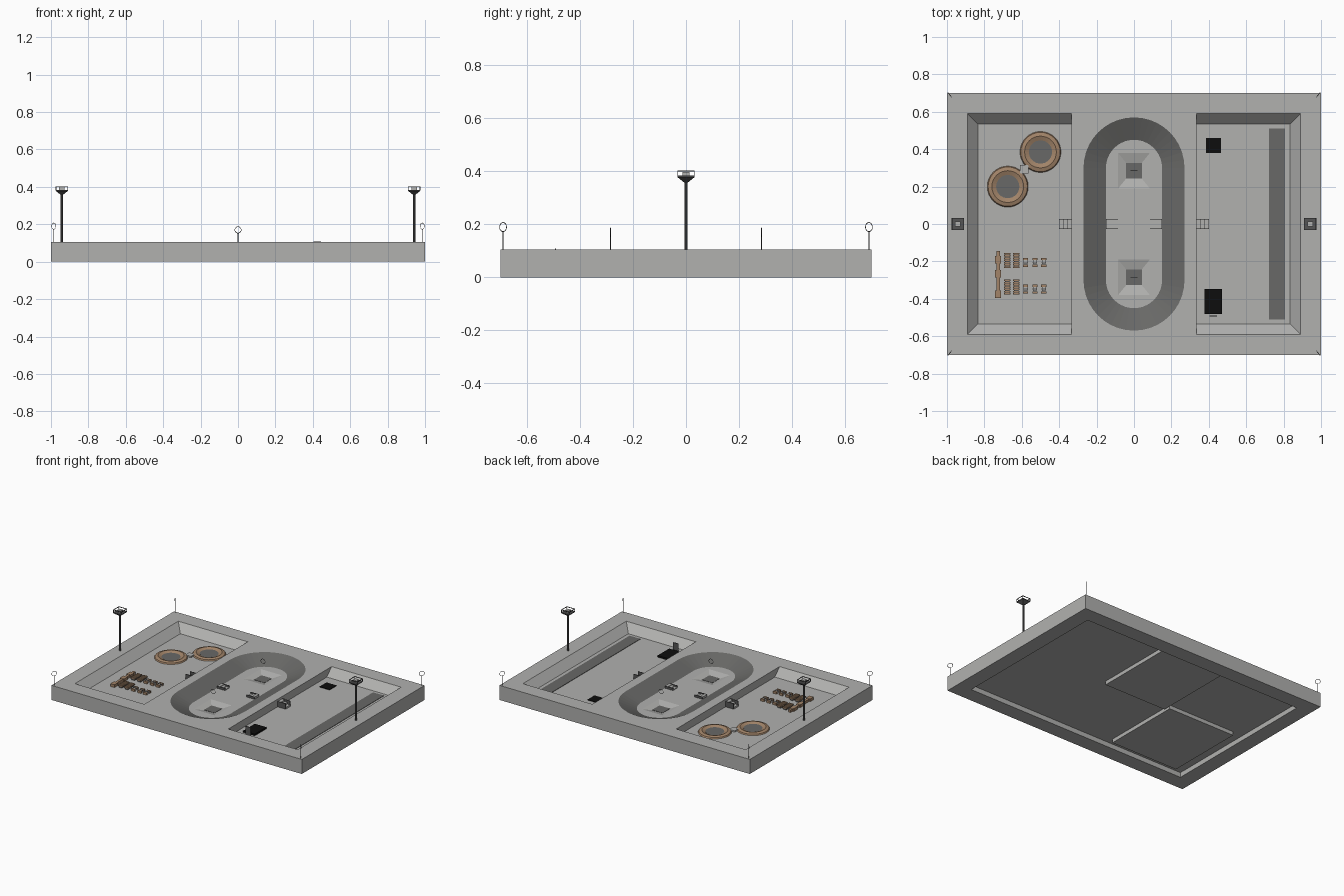
import bpy, bmesh, math
from mathutils import Vector

if "Cube" in bpy.data.objects:
    bpy.data.objects.remove(bpy.data.objects["Cube"])

def material(name, c):
    m = bpy.data.materials.new(name)
    m.diffuse_color = (*c, 1)
    m.use_nodes = True
    m.node_tree.nodes["Principled BSDF"].inputs["Base Color"].default_value = m.diffuse_color
    return m

CONCRETE = material("concrete grey", (.44, .44, .43))
TRACK = material("track dark grey", (.14, .14, .135))
BLACK = material("black", (.004, .004, .004))
BROWN = material("wood brown", (.36, .23, .14))
METAL = material("dark metal", (.09, .09, .09))

def finish(name, bm, mat):
    bmesh.ops.recalc_face_normals(bm, faces=bm.faces)
    me = bpy.data.meshes.new(name)
    bm.to_mesh(me)
    bm.free()
    me.materials.append(mat)
    ob = bpy.data.objects.new(name, me)
    bpy.context.collection.objects.link(ob)
    return ob

def loft(name, rings, mat, close=True):
    """Skin a list of equal-length point rings."""
    bm = bmesh.new()
    vs = [[bm.verts.new(p) for p in r] for r in rings]
    n = len(vs[0])
    for a, b in zip(vs, vs[1:]):
        for i in range(n):
            bm.faces.new((a[i], a[(i + 1) % n], b[(i + 1) % n], b[i]))
    if close:
        bm.faces.new(vs[0])
        bm.faces.new(vs[-1])
    return finish(name, bm, mat)

def rect(x0, x1, y0, y1, z):
    return [(x0, y0, z), (x1, y0, z), (x1, y1, z), (x0, y1, z)]

def box(name, x0, x1, y0, y1, z0, z1, mat):
    return loft(name, [rect(x0, x1, y0, y1, z0), rect(x0, x1, y0, y1, z1)], mat)

def circle(x, y, r, z, n=24):
    return [(x + r * math.cos(2 * math.pi * i / n), y + r * math.sin(2 * math.pi * i / n), z) for i in range(n)]

def stadium(r, z, cy=.3, n=20):
    pts = []
    for s, a0 in ((1, 0), (-1, math.pi)):
        for i in range(n + 1):
            a = a0 + math.pi * i / n
            pts.append((r * math.cos(a), s * cy + r * math.sin(a), z))
    return pts

def hoop(name, x, y, z, r, angle, foot):
    """Thin upright ring on a pole; the ring plane contains the given heading."""
    d = Vector((math.cos(angle), math.sin(angle), 0))
    side = Vector((-d.y, d.x, 0))
    t, rings = .0015, []
    for i in range(25):
        a = 2 * math.pi * i / 24
        u = d * math.cos(a) + Vector((0, 0, math.sin(a)))
        rings.append([Vector((x, y, z)) + u * (r + t * math.cos(b)) + side * t * math.sin(b)
                      for b in (0, math.pi / 2, math.pi, 3 * math.pi / 2)])
    loft(name + "_ring", rings, METAL, False)
    loft(name + "_pole", [circle(x, y, .0015, foot, 6), circle(x, y, .0015, z - r, 6)], METAL)

TOP, FLOOR, INFIELD = .105, .05, .055

# Main slab, carved by cutters
slab = box("park_slab", -1, 1, -.7, .7, 0, TOP, CONCRETE)
cutters = [box("underside_cut", -.89, .89, -.59, .59, -.1, .035, CONCRETE)]
e, h = .055, TOP - FLOOR
for s in (-1, 1):
    def ramped(z, k):
        xs = sorted((s * .335, s * (.89 + k)))
        return rect(*xs, -.59 - k, .59 + k, z)
    cutters.append(loft("yard_cut", [ramped(FLOOR, -e), ramped(TOP + h, e)], CONCRETE))
slope = .12 / (TOP - INFIELD)
cutters.append(loft("track_cut", [stadium(.15, INFIELD), stadium(.27 + .05 * slope, TOP + .05)], CONCRETE))
for s in (-1, 1):
    y = s * .285
    k = 1.5
    cutters.append(loft("pit_cut", [rect(-.042, .042, y - .042, y + .042, .04),
                                    rect(-.105, .105, y - .12, y + .12, .062)], CONCRETE))
bpy.context.view_layer.objects.active = slab
for c in cutters:
    m = slab.modifiers.new("cut", 'BOOLEAN')
    m.operation, m.solver, m.object = 'DIFFERENCE', 'EXACT', c
    bpy.ops.object.modifier_apply(modifier=m.name)
    bpy.data.objects.remove(c)

# Banked oval gets the track colour
slab.data.materials.clear()
slab.data.materials.append(CONCRETE)
slab.data.materials.append(TRACK)
for p in slab.data.polygons:
    c = p.center
    banked = abs(c.x) < .28 and .06 < c.z < .104 and .3 < p.normal.z < .99
    p.material_index = 1 if banked else 0

# Blocks hanging below the floors
box("underside_block_centre", -.25, .25, .01, .59, .008, .036, CONCRETE)
box("underside_block_left", -.81, -.27, -.54, .04, .008, .036, CONCRETE)

# Short stairs into the yards and the infield
for s in (-1, 1):
    for name, x0, dx, base, rise in (("yard", .335, .0217, FLOOR, .05), ("infield", .15, -.0217, INFIELD, .02)):
        for i in range(3):
            xs = sorted((s * (x0 + dx * i), s * (x0 + dx * (i + 1))))
            box(name + "_step", *xs, -.025, .025, base - .005, base + rise * (3 - i) / 4, CONCRETE)
        for y in (-.025, .025):
            xs = sorted((s * x0, s * (x0 + 3 * dx)))
            box(name + "_stair_edge", *xs, y - .002, y + .002, base, base + rise * .8, METAL)

# Infield hoops on dark pads, corner hoops on the border
for s in (-1, 1):
    box("hoop_pad", -.042, .042, s * .285 - .042, s * .285 + .042, .037, .042, TRACK)
    hoop("infield_hoop", 0, s * .285, .17, .017, 0, .04)
    for t in (-1, 1):
        hoop("corner_hoop", s * .985, t * .69, .19, .017, s * t * math.radians(50), TOP)

# Watch towers
for s in (-1, 1):
    x = s * .942
    loft("tower_column", [circle(x, 0, .0065, TOP, 10), circle(x, 0, .0065, .365, 10)], METAL)
    def sq(r, z):
        return rect(x - r, x + r, -r, r, z)
    loft("tower_flare", [sq(.007, .358), sq(.032, .378), sq(.032, .384)], METAL)
    for a in (-.031, .031):
        for b in (-.031, .031):
            box("tower_post", x + a - .0015, x + a + .0015, b - .0015, b + .0015, .38, .402, METAL)
        box("tower_rail_side", x + a - .0015, x + a + .0015, -.032, .032, .399, .403, METAL)
        box("tower_rail_end", x - .032, x + .032, a - .0015, a + .0015, .399, .403, METAL)
    box("tower_cabin", x - .014, x + .014, -.014, .014, .384, .398, CONCRETE)

# Right yard: straight runway and two black nets with small boards
box("runway", .722, .808, -.51, .51, FLOOR - .003, FLOOR + .003, TRACK)
box("net_front", .378, .47, -.48, -.348, FLOOR - .003, .062, BLACK)
box("net_back", .385, .465, .38, .46, FLOOR - .003, .054, BLACK)
box("net_board_front", .405, .445, -.495, -.49, FLOOR, .109, METAL)

# Figure-eight bowls with wooden rims
for x, y in ((-.675, .2), (-.5, .385)):
    rim = [circle(x, y, r, z, 32) for r, z in ((.112, FLOOR - .004), (.105, .058), (.085, .064), (.06, .054))]
    loft("bowl_rim", rim, BROWN, False)
    loft("bowl_floor", [circle(x, y, .062, FLOOR - .004, 32), circle(x, y, .062, .055, 32)], TRACK)
box("bowl_bridge", -.61, -.565, .27, .315, FLOOR - .003, .06, CONCRETE)

# Left yard: long wooden bench with wider ends and middle
box("long_bench", -.735, -.717, -.385, -.145, FLOOR - .003, .068, BROWN)
for y in (-.375, -.265, -.19):
    box("bench_pad", -.743, -.71, y - .02, y + .02, FLOOR - .003, .07, BROWN)

# Slatted tables and small stools in two rows
for y in (-.195, -.338):
    for x in (-.677, -.63):
        box("table_base", x - .012, x + .012, y - .036, y + .036, FLOOR - .003, .06, METAL)
        for i in range(7):
            yy = y + (i - 3) * .012
            box("table_slat", x - .017, x + .017, yy - .004, yy + .004, .06, .068, BROWN)
    for x in (-.58, -.53, -.483):
        box("stool_base", x - .01, x + .01, y - .02, y + .008, FLOOR - .003, .064, CONCRETE)
        for dy in (-.028, .008):
            box("stool_seat", x - .014, x + .014, y + dy - .006, y + dy + .006, FLOOR - .003, .066, BROWN)
        box("stool_bar", x - .012, x + .012, y - .012, y - .007, .06, .066, METAL)
